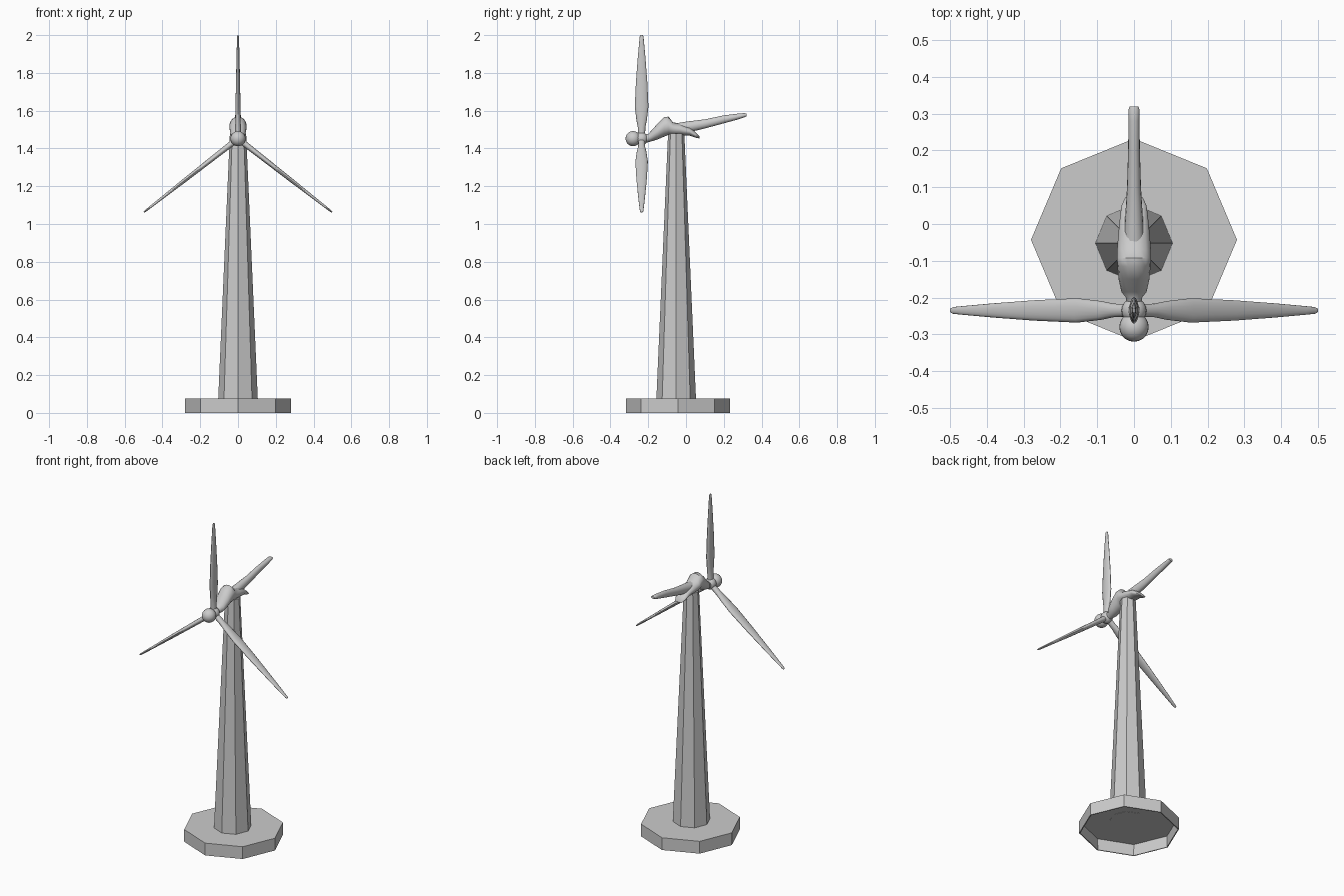
import bpy
import bmesh
from math import cos, sin, pi, radians
from mathutils import Vector, Matrix

if "Cube" in bpy.data.objects:
    bpy.data.objects.remove(bpy.data.objects["Cube"], do_unlink=True)

grey = bpy.data.materials.new("light_grey")
grey.use_nodes = True
COLOUR = (0.6, 0.6, 0.6, 1)
grey.diffuse_color = COLOUR
grey.node_tree.nodes["Principled BSDF"].inputs["Base Color"].default_value = COLOUR


def loft(name, stations, sides=16, matrix=Matrix(), smooth=True, open_start=False):
    """Skin elliptical rings (height, shift, half_x, half_y) stacked along local z."""
    bm = bmesh.new()
    rings = []
    for h, shift, a, b in stations:
        angles = [2 * pi * i / sides for i in range(sides)]
        rings.append([bm.verts.new((a * cos(t), shift + b * sin(t), h)) for t in angles])
    for low, high in zip(rings, rings[1:]):
        for i in range(sides):
            j = (i + 1) % sides
            bm.faces.new((low[i], low[j], high[j], high[i]))
    if not open_start:
        bm.faces.new(rings[0][::-1])
    bm.faces.new(rings[-1])
    bm.transform(matrix)
    bmesh.ops.recalc_face_normals(bm, faces=bm.faces)
    mesh = bpy.data.meshes.new(name)
    bm.to_mesh(mesh)
    bm.free()
    mesh.materials.append(grey)
    obj = bpy.data.objects.new(name, mesh)
    bpy.context.collection.objects.link(obj)
    if smooth:
        bpy.ops.object.select_all(action="DESELECT")
        obj.select_set(True)
        bpy.context.view_layer.objects.active = obj
        bpy.ops.object.shade_smooth_by_angle(angle=radians(50))
    return obj


# Frame whose local z runs backwards (+y) and local y runs up
along_y = Matrix(((1, 0, 0, 0), (0, 0, 1, 0), (0, 1, 0, 0), (0, 0, 0, 1)))

# Hollow octagonal base, open underneath
base = loft("base", [(0, -0.043, 0.28, 0.275), (0.075, -0.043, 0.28, 0.275)],
            sides=8, smooth=False, open_start=True)
shell = base.modifiers.new("wall", "SOLIDIFY")
shell.thickness = 0.006
shell.offset = -1

# Tapered octagonal tower
loft("tower", [(0.07, -0.052, 0.105, 0.105), (1.48, -0.052, 0.043, 0.043)],
     sides=8, smooth=False)

# Nacelle with raised crest and drooping rear lip
loft("nacelle", [
    (-0.24, 1.45, 0.022, 0.022), (-0.2, 1.455, 0.022, 0.022),
    (-0.185, 1.465, 0.034, 0.028), (-0.15, 1.49, 0.042, 0.042),
    (-0.115, 1.515, 0.045, 0.052), (-0.092, 1.52, 0.046, 0.048),
    (-0.07, 1.505, 0.046, 0.034), (-0.03, 1.5, 0.043, 0.03),
    (0.02, 1.49, 0.038, 0.022), (0.05, 1.472, 0.034, 0.015),
    (0.072, 1.458, 0.024, 0.005)], matrix=along_y)

# Tail vane
loft("tail_vane", [
    (-0.07, 1.505, 0.03, 0.025), (0, 1.512, 0.025, 0.03),
    (0.1, 1.53, 0.019, 0.024), (0.2, 1.554, 0.016, 0.021),
    (0.28, 1.57, 0.015, 0.015), (0.31, 1.576, 0.015, 0.011),
    (0.32, 1.577, 0.012, 0.007)], matrix=along_y)

# Rotor hub and rounded spinner
hub = Vector((0, -0.235, 1.452))
for name, y, radius in (("hub", hub.y, 0.034), ("spinner", -0.28, 0.04)):
    bpy.ops.mesh.primitive_uv_sphere_add(segments=20, ring_count=12, radius=radius,
                                         location=(0, y, hub.z))
    ball = bpy.context.object
    ball.name = name
    ball.data.materials.append(grey)
    bpy.ops.object.shade_smooth_by_angle(angle=radians(50))

# Three blades, the lower pair longer and swept down
blade = [(0.01, 0, 0.016, 0.018), (0.06, 0, 0.015, 0.02), (0.1, 0, 0.014, 0.028),
         (0.17, 0, 0.013, 0.036), (0.3, 0, 0.011, 0.03), (0.42, 0, 0.008, 0.021),
         (0.51, 0, 0.006, 0.013), (0.54, 0, 0.005, 0.01), (0.548, 0, 0.003, 0.006)]
for name, angle, stretch in (("top_blade", 0, 1), ("left_blade", 128, 1.155),
                             ("right_blade", -128, 1.155)):
    place = (Matrix.Translation(hub) @ Matrix.Rotation(radians(angle), 4, "Y")
             @ Matrix.Diagonal((1, 0.92 if angle else 1, stretch, 1)))
    loft(name, blade, matrix=place)
